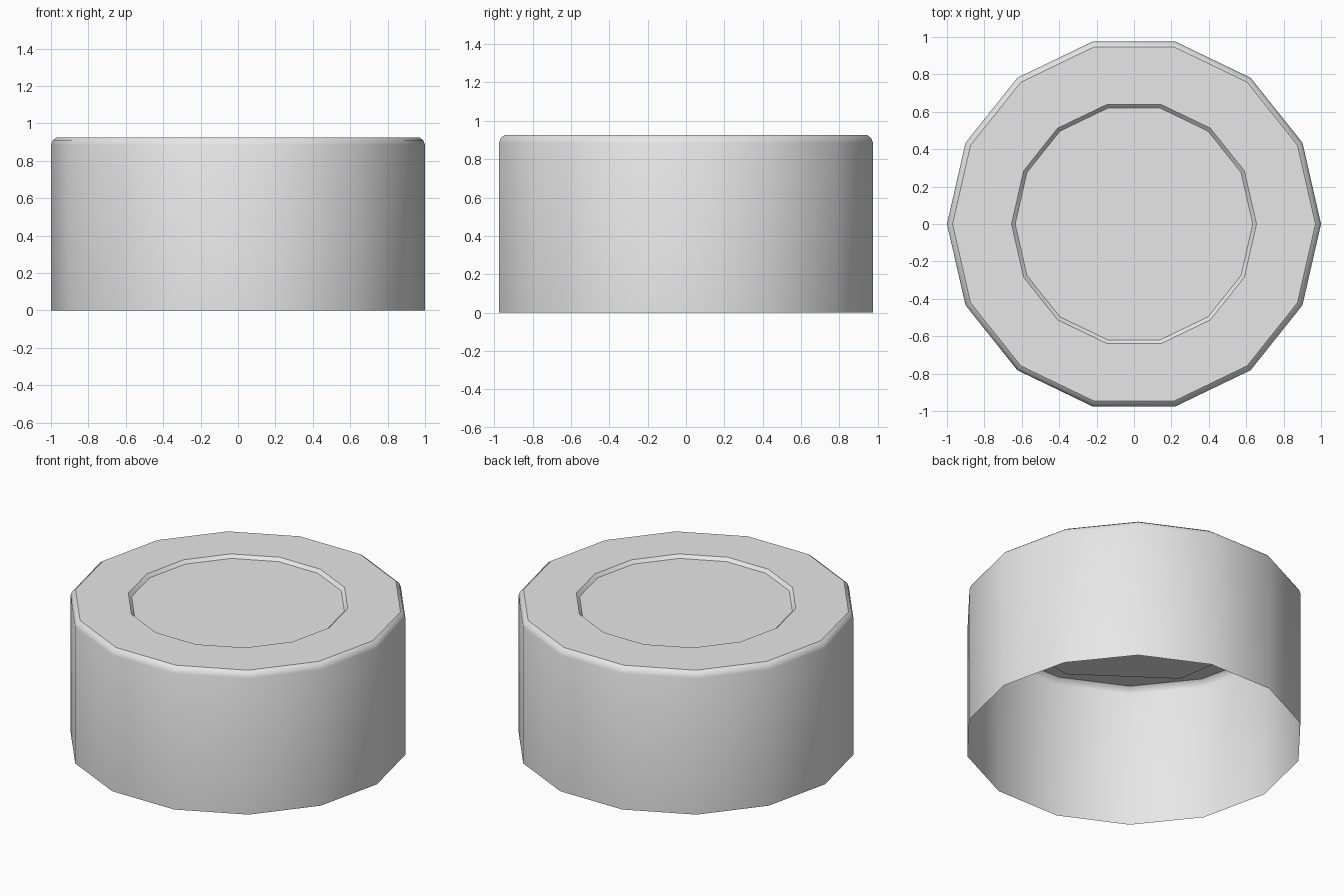
import bpy, bmesh
from math import sin, cos, tau, radians

SIDES = 14

default = bpy.data.objects.get("Cube")
if default:
    bpy.data.objects.remove(default)

# Single plain grey
grey = bpy.data.materials.new("light_grey")
grey.use_nodes = True
colour = (0.8, 0.8, 0.8, 1)
grey.diffuse_color = colour
grey.node_tree.nodes["Principled BSDF"].inputs["Base Color"].default_value = colour


def ring(bm, radius, z, sides, turn=0.0):
    return [bm.verts.new((radius * cos(tau * i / sides + turn),
                          radius * sin(tau * i / sides + turn), z))
            for i in range(sides)]


def finish(bm, name):
    mesh = bpy.data.meshes.new(name)
    bm.to_mesh(mesh)
    bm.free()
    mesh.materials.append(grey)
    obj = bpy.data.objects.new(name, mesh)
    bpy.context.collection.objects.link(obj)
    return obj


# Open-bottomed shell: wall, rounded shoulder, flat rim and shallow recess
profile = [(1, 0), (1, 0.885), (0.99, 0.91), (0.97, 0.925),
           (0.655, 0.925), (0.635, 0.905)]
bm = bmesh.new()
rings = [ring(bm, r, z, SIDES) for r, z in profile]
for low, high in zip(rings, rings[1:]):
    for i in range(SIDES):
        j = (i + 1) % SIDES
        bm.faces.new((low[i], low[j], high[j], high[i]))
bm.faces.new(rings[-1])
cap = finish(bm, "cap_shell")

bpy.ops.object.select_all(action='DESELECT')
cap.select_set(True)
bpy.context.view_layer.objects.active = cap
bpy.ops.object.shade_smooth_by_angle(angle=radians(34))

# Thin liner plate under the top, facing down
bm = bmesh.new()
bm.faces.new(reversed(ring(bm, 0.88, 0.9, 8, radians(-58))))
finish(bm, "inner_liner")
